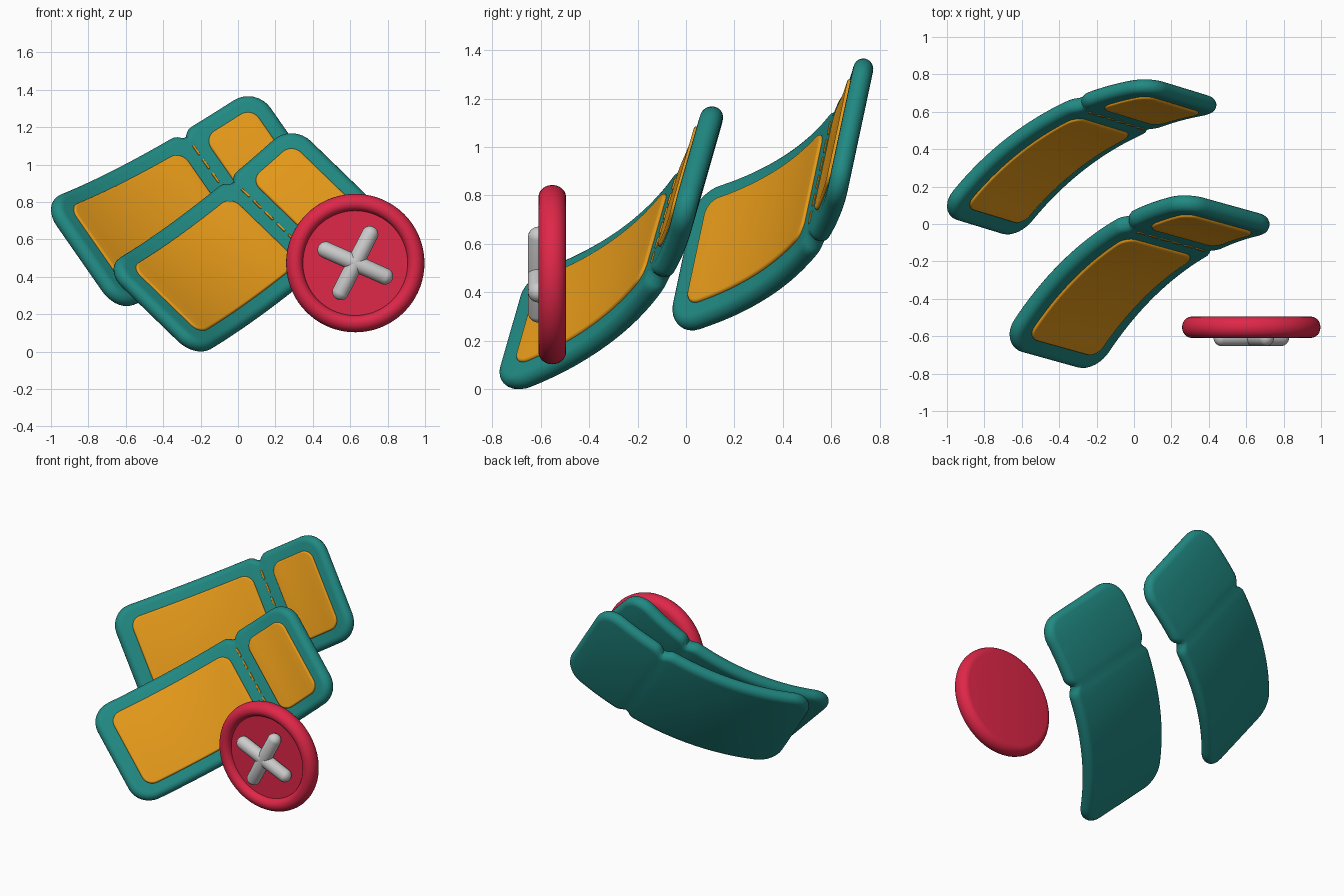
import bpy, bmesh, math
from mathutils import Matrix, Vector

if "Cube" in bpy.data.objects:
    bpy.data.objects.remove(bpy.data.objects["Cube"])

BEND = 1.65  # bending radius of the tickets


def material(name, color):
    m = bpy.data.materials.new(name)
    m.diffuse_color = (*color, 1)
    m.use_nodes = True
    m.node_tree.nodes["Principled BSDF"].inputs["Base Color"].default_value = m.diffuse_color
    return m


TEAL = material("teal", (0.015, 0.25, 0.225))
AMBER = material("amber", (0.78, 0.32, 0.01))
RED = material("red", (0.74, 0.02, 0.065))


def finish(name, bm, mat=None, angle=40):
    bmesh.ops.remove_doubles(bm, verts=bm.verts, dist=1e-5)
    bmesh.ops.recalc_face_normals(bm, faces=bm.faces)
    me = bpy.data.meshes.new(name)
    bm.to_mesh(me)
    bm.free()
    for p in me.polygons:
        p.use_smooth = True
    me.set_sharp_from_angle(angle=math.radians(angle))
    if mat:
        me.materials.append(mat)
    ob = bpy.data.objects.new(name, me)
    bpy.context.collection.objects.link(ob)
    return ob


def outline(x0, x1, hw, r, n, notch, cy):
    """Closed rounded rectangle; the long sides can carry a small notch."""
    pts = []
    for i in range(9):
        a = math.pi - i * math.pi / 16
        pts.append((x0 + r + r * math.cos(a), hw - r + r * math.sin(a)))
    for i in range(1, n):
        x = x0 + r + (x1 - x0 - 2 * r) * i / n
        dip = 0 if notch is None else 0.035 * math.exp(-((x - notch) / 0.03) ** 2)
        pts.append((x, hw - dip))
    for i in range(9):
        a = math.pi / 2 - i * math.pi / 16
        pts.append((x1 - r + r * math.cos(a), hw - r + r * math.sin(a)))
    return [(x, cy + y) for x, y in pts] + [(x, cy - y) for x, y in reversed(pts)]


def slab(name, x0, x1, hw, r, zlo, zhi, b, mat, n=60, notch=None, cy=0):
    """Plate with rounded rim, bent along its length."""
    steps = [-90, -72, -54, -36, -18, 0, 18, 36, 54, 72, 90]
    prof = []
    for s in steps:
        a = math.radians(s)
        mid = zlo + b if s < 0 else zhi - b
        prof.append((b * (1 - math.cos(a)), mid + b * math.sin(a)))
        if s == 0:
            prof.insert(-1, (0, zlo + b))
    bm = bmesh.new()
    rings = []
    for d, z in prof:
        ring = []
        for x, y in outline(x0 + d, x1 - d, hw - d, r - d, n, notch, cy):
            a = x / BEND
            ring.append(bm.verts.new(((BEND - z) * math.sin(a), y,
                                      BEND - (BEND - z) * math.cos(a))))
        rings.append(ring)
    m = len(rings[0])
    for lo, hi in zip(rings, rings[1:]):
        for i in range(m):
            j = (i + 1) % m
            bm.faces.new((lo[i], lo[j], hi[j], hi[i]))
    for ring in (rings[0], rings[-1]):
        for i in range(m // 2 - 1):
            bm.faces.new((ring[i], ring[i + 1], ring[m - 2 - i], ring[m - 1 - i]))
    return finish(name, bm, mat)


def ticket(prefix, slope, lo, hi):
    """Ticket with two panels and a dashed tear line, placed to fill lo..hi."""
    parts = [
        slab(prefix + "_ticket_body", -0.745, 0.745, 0.35, 0.14,
             -0.0425, 0.0425, 0.0425, TEAL, notch=0.275),
        slab(prefix + "_ticket_main_panel", -0.645, 0.2, 0.26, 0.07,
             0.02, 0.055, 0.012, AMBER, n=40),
        slab(prefix + "_ticket_stub_panel", 0.35, 0.66, 0.26, 0.07,
             0.02, 0.055, 0.012, AMBER, n=20),
    ]
    for k in range(6):
        parts.append(slab(f"{prefix}_ticket_tear_dash_{k + 1}", 0.269, 0.281, 0.031, 0.005,
                          0.03, 0.048, 0.003, AMBER, n=2, cy=(k - 2.5) * 0.089))
    # orientation: length axis, width axis, facing normal
    a, c = math.radians(slope), math.radians(slope - 84)
    l = Vector((0.869 * math.cos(a), 0.495, 0.869 * math.sin(a))).normalized()
    w = -Vector((0.984 * math.cos(c), -0.18, 0.984 * math.sin(c)))
    w = (w - l * w.dot(l)).normalized()
    rot = Matrix((l, w, l.cross(w))).transposed().to_4x4()
    for p in parts:
        p.data.transform(rot)
    cos = [v.co for v in parts[0].data.vertices]
    mn = [min(v[i] for v in cos) for i in range(3)]
    mx = [max(v[i] for v in cos) for i in range(3)]
    fit = Matrix.Identity(4)
    for i in range(3):
        fit[i][i] = (hi[i] - lo[i]) / (mx[i] - mn[i])
        fit[i][3] = lo[i] - mn[i] * fit[i][i]
    for p in parts:
        p.data.transform(fit)
        p.data.update()


ticket("front", 38.7, (-0.665, -0.77, 0.0), (0.725, 0.153, 1.167))
ticket("back", 28.7, (-1.0, -0.056, 0.243), (0.441, 0.773, 1.365))

# button: lathed dish with a rounded rim
CX, CZ = 0.627, 0.473
profile = [(0, -0.495), (0.32, -0.495)]
for s in range(75, -91, -15):
    a = math.radians(s)
    profile.append((0.32 + 0.05 * math.cos(a), -0.552 + 0.057 * math.sin(a)))
for s in range(-75, -14, 15):
    a = math.radians(s)
    profile.append((0.32 - 0.04 * math.cos(a), -0.569 + 0.04 * math.sin(a)))
profile += [(0.28, -0.57), (0, -0.57)]
bm = bmesh.new()
vs = [bm.verts.new((CX + r, y, CZ)) for r, y in profile]
es = [bm.edges.new(p) for p in zip(vs, vs[1:])]
bmesh.ops.spin(bm, geom=vs + es, cent=(CX, 0, CZ), axis=(0, 1, 0),
               angle=2 * math.pi, steps=72)
finish("button_disc", bm, RED)

# crossed thread on the button
for k, deg in enumerate((63, -24)):
    bm = bmesh.new()
    bmesh.ops.create_uvsphere(bm, u_segments=24, v_segments=16, radius=0.045)
    for v in bm.verts:
        if abs(v.co.z) > 1e-4:
            v.co.z += math.copysign(0.172, v.co.z)
    bm.transform(Matrix.Translation((CX, -0.608, CZ))
                 @ Matrix.Rotation(math.radians(90 - deg), 4, 'Y'))
    finish(f"button_thread_{k + 1}", bm)
